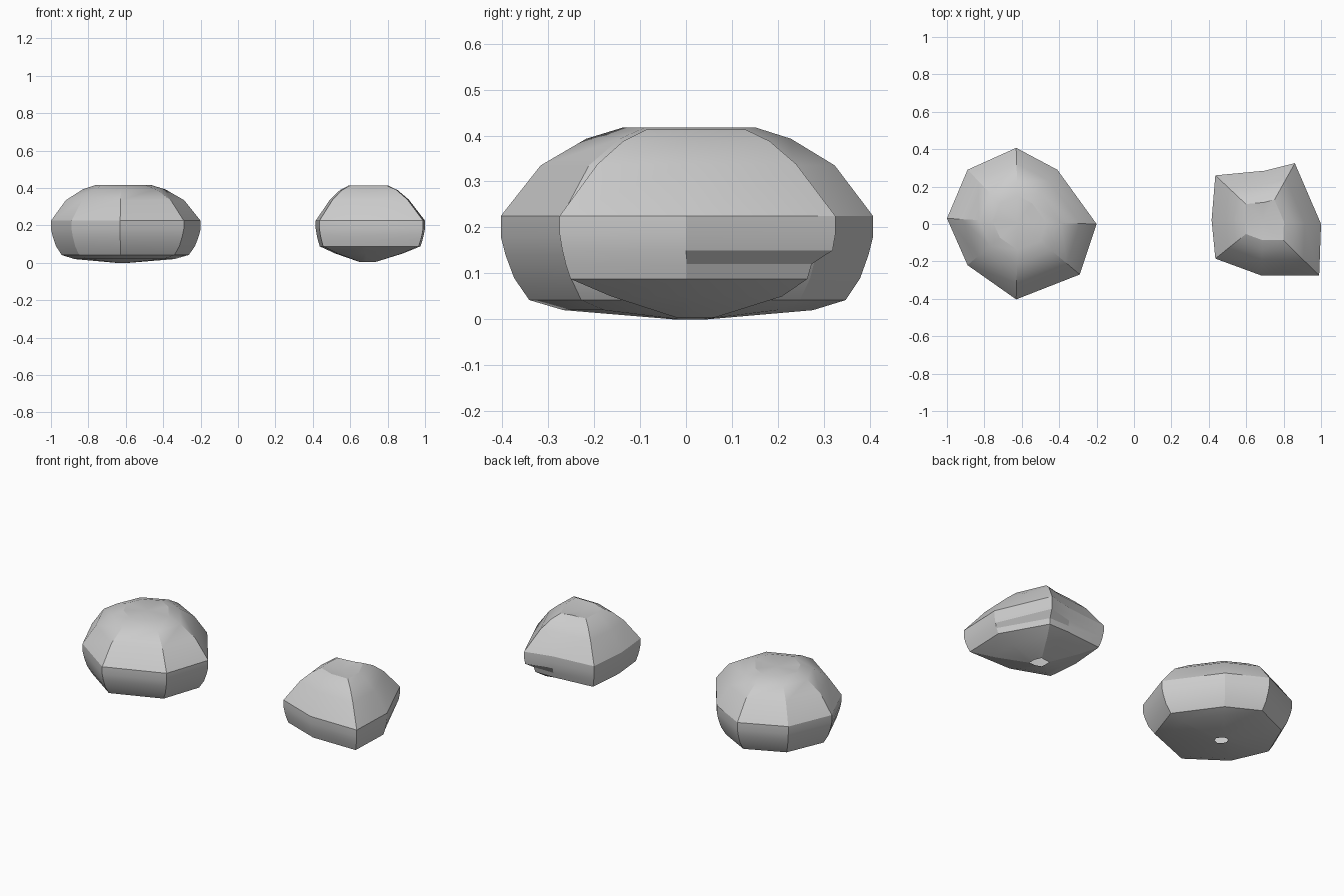
import bpy, bmesh, math

if "Cube" in bpy.data.objects:
    bpy.data.objects.remove(bpy.data.objects["Cube"])


def make_rock(name, centre, outline, rings, top_z, tweak=None):
    """Stack scaled copies of an eight-sided outline into a faceted boulder."""
    cx, cy = centre
    bm = bmesh.new()
    loops = []
    for k, (s, z) in enumerate(rings):
        loop = []
        for i, (x, y) in enumerate(outline):
            f = s * (tweak(i, z) if tweak else 1.0)
            loop.append(bm.verts.new((cx + (x - cx) * f, cy + (y - cy) * f, z)))
        loops.append(loop)
    n = len(outline)
    for a, b in zip(loops, loops[1:]):
        for i in range(n):
            j = (i + 1) % n
            bm.faces.new((a[i], a[j], b[j], b[i]))
    # slightly dished cap; the underside keeps its small opening
    tip = bm.verts.new((cx, cy, top_z))
    for i in range(n):
        bm.faces.new((loops[-1][i], loops[-1][(i + 1) % n], tip))
    bmesh.ops.recalc_face_normals(bm, faces=bm.faces)
    me = bpy.data.meshes.new(name)
    bm.to_mesh(me)
    bm.free()
    ob = bpy.data.objects.new(name, me)
    bpy.context.collection.objects.link(ob)
    bpy.ops.object.select_all(action='DESELECT')
    ob.select_set(True)
    bpy.context.view_layer.objects.active = ob
    bpy.ops.object.shade_smooth_by_angle(angle=math.radians(22))
    return ob


# Large rounded rock
make_rock(
    "large_rock", (-0.62, 0.01),
    [(-0.20, 0.0), (-0.41, 0.29), (-0.63, 0.407), (-0.89, 0.29),
     (-1.0, 0.03), (-0.89, -0.22), (-0.63, -0.403), (-0.29, -0.27)],
    [(0.09, 0.0), (0.67, 0.02), (0.85, 0.042), (0.93, 0.09), (0.975, 0.14),
     (1.0, 0.18), (1.0, 0.225), (0.79, 0.335), (0.55, 0.393), (0.36, 0.417)],
    0.411)


# Small angular rock, undercut at its back right corner
def undercut(i, z):
    return 0.87 if i == 1 and 0.06 < z < 0.14 else 1.0


make_rock(
    "small_rock", (0.69, 0.02),
    [(1.0, 0.0), (0.86, 0.325), (0.70, 0.285), (0.435, 0.26),
     (0.415, 0.02), (0.435, -0.185), (0.68, -0.275), (0.99, -0.275)],
    [(0.14, 0.004), (0.62, 0.05), (0.92, 0.088), (0.955, 0.12), (0.98, 0.15),
     (1.0, 0.185), (1.0, 0.225), (0.72, 0.338), (0.53, 0.388), (0.36, 0.413)],
    0.402, undercut)
